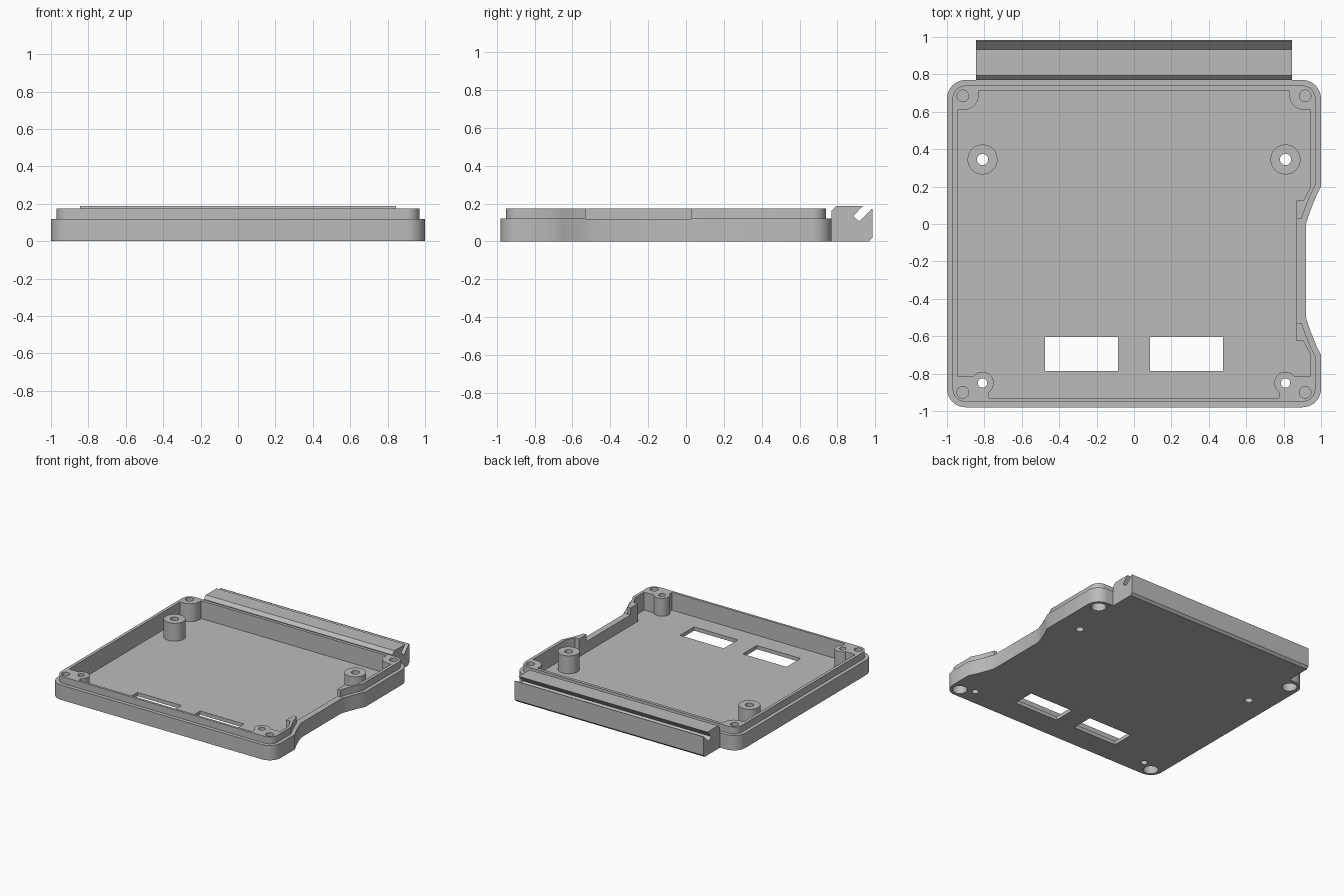
import bpy, bmesh
from math import radians, sin, cos

cube = bpy.data.objects.get("Cube")
if cube:
    bpy.data.objects.remove(cube, do_unlink=True)

grey = bpy.data.materials.new("plain grey")
grey.use_nodes = True
colour = (0.5, 0.5, 0.5, 1)
grey.diffuse_color = colour
grey.node_tree.nodes["Principled BSDF"].inputs["Base Color"].default_value = colour

FLOOR, LEDGE, RIM = 0.03, 0.12, 0.175
FRONT, BACK = -0.98, 0.77
RECESS_MID = -0.25


def arc(cx, cy, r, a0, a1, n=10):
    steps = [radians(a0 + (a1 - a0) * i / n) for i in range(n + 1)]
    return [(cx + r * cos(a), cy + r * sin(a)) for a in steps]


def prism(name, outline, z0, z1, axis="z"):
    """Extrude a closed outline along z, or a y-z profile along x."""
    bm = bmesh.new()
    if axis == "z":
        verts = [bm.verts.new((x, y, z0)) for x, y in outline]
        move = (0, 0, z1 - z0)
    else:
        verts = [bm.verts.new((z0, y, z)) for y, z in outline]
        move = (z1 - z0, 0, 0)
    face = bm.faces.new(verts)
    ext = bmesh.ops.extrude_face_region(bm, geom=[face])
    top = [v for v in ext["geom"] if isinstance(v, bmesh.types.BMVert)]
    bmesh.ops.translate(bm, verts=top, vec=move)
    bmesh.ops.recalc_face_normals(bm, faces=bm.faces)
    mesh = bpy.data.meshes.new(name)
    bm.to_mesh(mesh)
    bm.free()
    mesh.materials.append(grey)
    obj = bpy.data.objects.new(name, mesh)
    bpy.context.collection.objects.link(obj)
    return obj


def cylinder(name, x, y, r, z0, z1):
    return prism(name, arc(x, y, r, 0, 352.5, 47), z0, z1)


def box(name, x0, x1, y0, y1, z0, z1):
    return prism(name, [(x0, y0), (x1, y0), (x1, y1), (x0, y1)], z0, z1)


def activate(obj):
    bpy.ops.object.select_all(action="DESELECT")
    obj.select_set(True)
    bpy.context.view_layer.objects.active = obj


def combine(target, other, operation):
    mod = target.modifiers.new("combine", "BOOLEAN")
    mod.operation, mod.solver, mod.object = operation, "EXACT", other
    activate(target)
    bpy.ops.object.modifier_apply(modifier=mod.name)
    bpy.data.objects.remove(other, do_unlink=True)


def recess(points):
    """Right-hand recess, from back to front, symmetric about its middle."""
    return points + [(x, 2 * RECESS_MID - y) for x, y in reversed(points)]


def shell_outline(inset):
    """Rounded square with the recess in its right side, run clockwise."""
    r, c = 0.1 - inset, 0.9
    side = [(1, 0.2), (0.975, 0.15), (0.95, 0.09), (0.932, 0.04), (0.92, 0)]
    return (arc(-c, FRONT + 0.1, r, 270, 180) + arc(-c, BACK - 0.1, r, 180, 90)
            + arc(c, BACK - 0.1, r, 90, 0)
            + recess([(x - inset, y + inset / 4) for x, y in side])
            + arc(c, FRONT + 0.1, r, 0, -90))


# Cavity outline leaves solid corners with rounded bosses
left = ([(-0.775, -0.93)] + arc(-0.81, -0.85, 0.06, -55, 145, 20)
        + [(-0.945, -0.815), (-0.945, 0.61)]
        + arc(-0.91, 0.69, 0.08, -90, 0) + [(-0.83, 0.715)])
right = [(-x, y) for x, y in reversed(left)]
split = next(i for i, p in enumerate(right) if p[1] < 0)
cavity = (left + right[:split]
          + recess([(0.945, 0.2), (0.905, 0.125), (0.87, 0.125)])
          + right[split:])

# Tray with a stepped rim
tray = prism("tray", shell_outline(0), 0, LEDGE)
combine(tray, prism("rim", shell_outline(0.03), LEDGE / 2, RIM), "UNION")
combine(tray, prism("hollow", cavity, FLOOR, 0.3), "DIFFERENCE")
combine(tray, box("recess_cut", 0.8, 1.1, -0.53, 0.03, LEDGE - 0.002, 0.3), "DIFFERENCE")

# Standoffs, screw holes and floor windows, mirrored left and right
for s in (-1, 1):
    combine(tray, cylinder("standoff", s * 0.81, 0.345, 0.08, FLOOR / 2, RIM), "UNION")
    for y, r in ((0.345, 0.03), (-0.85, 0.025)):
        combine(tray, cylinder("through_hole", s * 0.81, y, r, -0.1, 0.3), "DIFFERENCE")
    for y in (0.685, -0.9):
        combine(tray, cylinder("top_hole", s * 0.915, y, 0.031, 0.11, 0.3), "DIFFERENCE")
        combine(tray, cylinder("counterbore", s * 0.915, y, 0.055, -0.1, 0.09), "DIFFERENCE")
    x0, x1 = sorted((s * 0.085, s * 0.477))
    combine(tray, box("window", x0, x1, -0.785, -0.605, -0.1, 0.1), "DIFFERENCE")
activate(tray)
bpy.ops.object.shade_smooth_by_angle(angle=radians(30))

# Back rail with a slanted slot
rail = [(BACK, 0), (0.967, 0), (0.985, 0.018), (0.985, 0.17), (0.979, 0.17),
        (0.916, 0.105), (0.884, 0.133), (0.933, 0.187), (0.795, 0.187), (BACK, 0.162)]
prism("slotted_rail", rail, -0.845, 0.845, axis="x")
